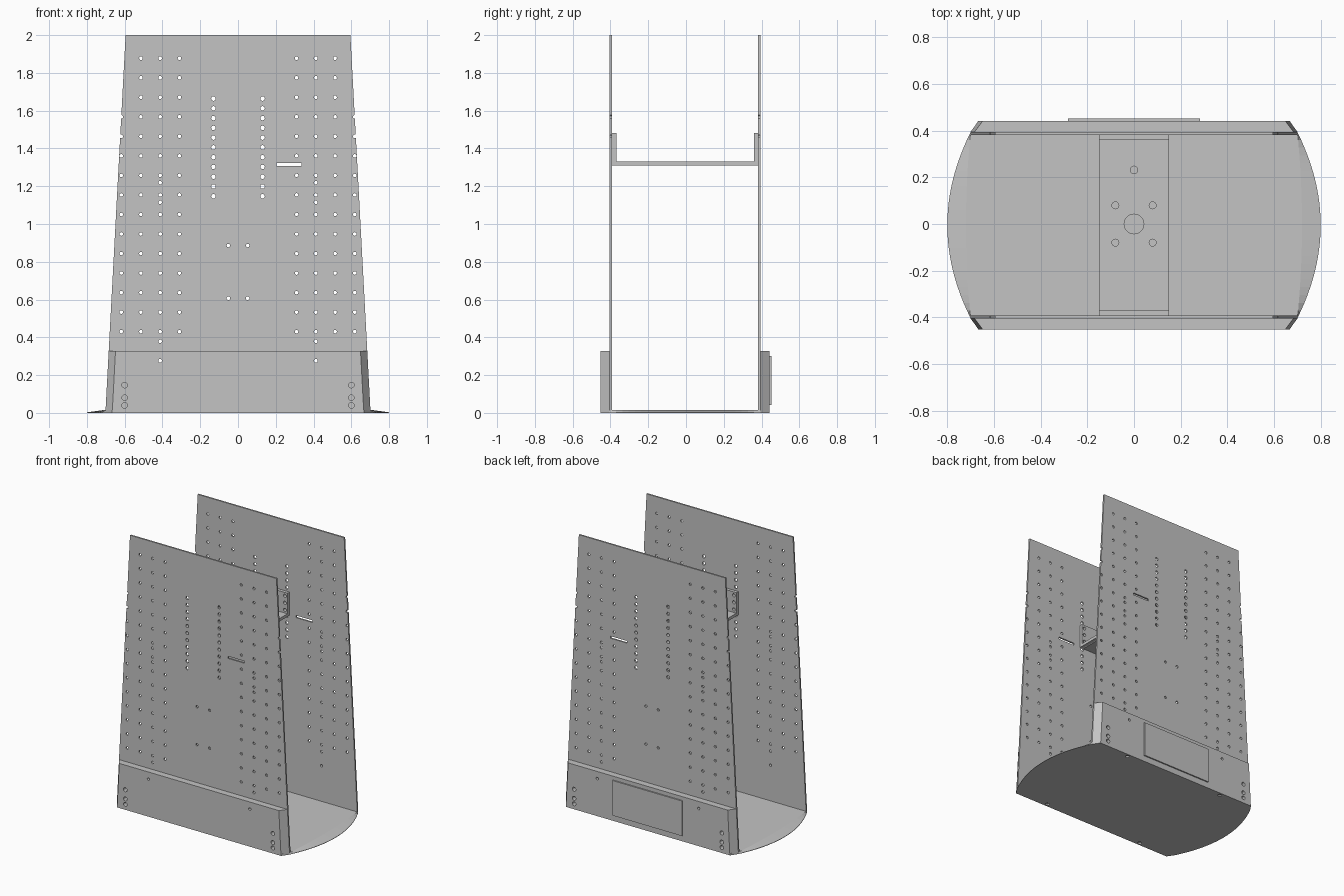
import bpy, bmesh, math
from mathutils import Matrix, Vector

old = bpy.data.objects.get("Cube")
if old:
    bpy.data.objects.remove(old, do_unlink=True)

grey = bpy.data.materials.new("plain grey")
grey.use_nodes = True
grey.diffuse_color = (0.55, 0.55, 0.55, 1)
grey.node_tree.nodes["Principled BSDF"].inputs["Base Color"].default_value = (0.55, 0.55, 0.55, 1)

MID = -0.005        # y of the plane midway between the two panels
OUT, IN = 0.399, 0.387   # panel faces, measured from MID
SKIRT = 0.447       # outer skirt face, measured from MID


def make(name, bm):
    bmesh.ops.recalc_face_normals(bm, faces=bm.faces)
    mesh = bpy.data.meshes.new(name)
    bm.to_mesh(mesh)
    bm.free()
    mesh.materials.append(grey)
    obj = bpy.data.objects.new(name, mesh)
    bpy.context.collection.objects.link(obj)
    return obj


def loft(name, loops):
    """Closed solid through loops with equal point counts."""
    bm = bmesh.new()
    rings = [[bm.verts.new(p) for p in loop] for loop in loops]
    n = len(rings[0])
    for a, b in zip(rings, rings[1:]):
        for i in range(n):
            j = (i + 1) % n
            bm.faces.new((a[i], a[j], b[j], b[i]))
    bm.faces.new(rings[0][::-1])
    bm.faces.new(rings[-1])
    return make(name, bm)


def add_box(bm, lo, hi):
    lo, hi = Vector(lo), Vector(hi)
    m = Matrix.Translation((lo + hi) / 2) @ Matrix.Diagonal((*(hi - lo), 1))
    bmesh.ops.create_cube(bm, size=1, matrix=m)


def add_pin(bm, centre, r, length, axis="Y", sides=12):
    turn = Matrix.Rotation(math.pi / 2, 4, "X") if axis == "Y" else Matrix()
    bmesh.ops.create_cone(bm, cap_ends=True, segments=sides, radius1=r, radius2=r,
                          depth=length, matrix=Matrix.Translation(centre) @ turn)


def cut(obj, cutter):
    mod = obj.modifiers.new("holes", "BOOLEAN")
    mod.operation, mod.solver, mod.object = "DIFFERENCE", "EXACT", cutter
    deps = bpy.context.evaluated_depsgraph_get()
    mesh = bpy.data.meshes.new_from_object(obj.evaluated_get(deps))
    obj.modifiers.clear()
    obj.data = mesh


def half_width(z):
    return 0.702 - 0.0535 * z


# Base: rounded ends, thinning towards the rim
def base_loop(z, bulge):
    loop = []
    for s in (1, -1):
        loop.append((s * 0.667, MID - s * SKIRT, z))
        for i in range(25):
            t = i / 12 - 1
            x = 0.70 + bulge * (1 - t * t)
            loop.append((s * x, MID + s * t * OUT, z))
        loop.append((s * 0.667, MID + s * SKIRT, z))
    return loop


base = loft("base_plate", [base_loop(0, 0.1), base_loop(0.003, 0.1), base_loop(0.014, 0.02)])

# Tall tapered panels and the skirts at their feet
panels, skirts = [], []
for side, label in ((-1, "front"), (1, "back")):
    def row(z, y0, y1, inset):
        w = half_width(z)
        a, b = MID + side * y0, MID + side * y1
        return [(-w, a, z), (w, a, z), (w - inset, b, z), (inset - w, b, z)]
    panels.append(loft(label + "_panel", [row(z, IN, OUT, 0) for z in (0.012, 2.0)]))
    skirts.append(loft(label + "_skirt", [row(z, OUT, SKIRT, 0.036) for z in (0.012, 0.328)]))

# Cover plate on the back skirt
bm = bmesh.new()
add_box(bm, (-0.283, MID + SKIRT, 0.043), (0.283, 0.4515, 0.3))
make("back_cover", bm)

# U-shaped cross bracket between the panels
t = 0.023
profile = [(-IN, 1.31), (IN, 1.31), (IN, 1.482), (IN - t, 1.482),
           (IN - t, 1.331), (t - IN, 1.331), (t - IN, 1.482), (-IN, 1.482)]
bracket = loft("cross_bracket", [[(x, MID + y, z) for y, z in profile] for x in (-0.151, 0.151)])

# Holes drilled straight through from front to back
bm = bmesh.new()
spots = []
for i in range(15):
    z = 0.43 + i * 0.1034
    for x in (0.31, 0.412, 0.514, 0.618):
        if x < 0.6 or z < 1.6:
            spots.append((x, z, 0.0095))
spots += [(0.412, z, 0.0095) for z in (0.276, 0.379, 1.115, 1.219)]
spots += [(0.13, 1.147 + i * 0.0517, 0.012) for i in range(11)]
spots += [(0.051, z, 0.0095) for z in (0.607, 0.886)]
for x, z, r in spots:
    for s in (-1, 1):
        add_pin(bm, (s * x, 0, z), r, 1.2)
add_box(bm, (0.203, -0.6, 1.308), (0.337, 0.6, 1.324))
through = make("through_cutter", bm)

# Shallow fixing holes in the skirts and under the base
bm = bmesh.new()
for s in (-1, 1):
    for side in (-1, 1):
        for z in (0.04, 0.08, 0.147):
            add_pin(bm, (s * 0.6, MID + side * SKIRT, z), 0.015, 0.07)
skirt_pins = make("skirt_cutter", bm)

bm = bmesh.new()
for s in (-1, 1):
    for side in (-1, 1):
        add_pin(bm, (s * 0.41, MID + side * 0.423, 0), 0.014, 0.02, "Z")
base_pins = make("base_cutter", bm)

# Mounting holes in the bracket floor
bm = bmesh.new()
add_pin(bm, (0, 0, 1.32), 0.042, 0.1, "Z", 32)
add_pin(bm, (0, 0.232, 1.32), 0.016, 0.1, "Z", 16)
for x in (-0.08, 0.08):
    for y in (-0.08, 0.08):
        add_pin(bm, (x, y, 1.32), 0.015, 0.1, "Z", 16)
floor_pins = make("floor_cutter", bm)

for obj in panels + skirts + [bracket]:
    cut(obj, through)
for obj in skirts:
    cut(obj, skirt_pins)
cut(base, base_pins)
cut(bracket, floor_pins)
for cutter in (through, skirt_pins, base_pins, floor_pins):
    bpy.data.objects.remove(cutter, do_unlink=True)
